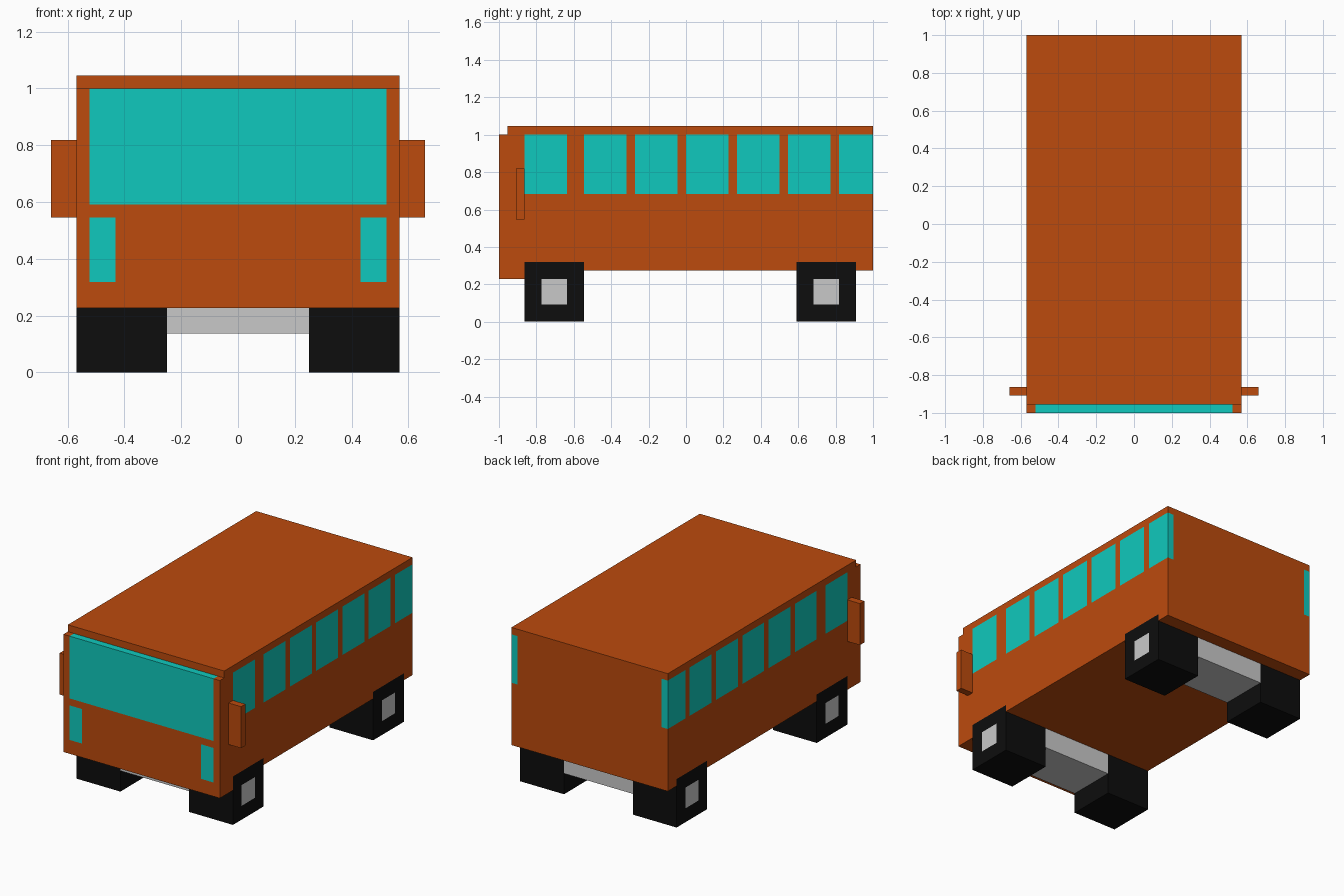
import bpy, bmesh
from mathutils import Vector

if "Cube" in bpy.data.objects:
    bpy.data.objects.remove(bpy.data.objects["Cube"])

U = 1 / 22  # the bus is built on a grid of small cubes, 44 along its length


def material(name, rgb):
    m = bpy.data.materials.new(name)
    m.diffuse_color = (*rgb, 1)
    m.use_nodes = True
    m.node_tree.nodes["Principled BSDF"].inputs["Base Color"].default_value = m.diffuse_color
    return m


ORANGE = material("orange_paint", (0.503, 0.069, 0.004))
TEAL = material("teal_glass", (0.005, 0.584, 0.510))
BLACK = material("black_rubber", (0.004, 0.004, 0.004))
GREY = material("grey_metal", (0.584, 0.584, 0.584))


def finish(bm, name, mats):
    bmesh.ops.recalc_face_normals(bm, faces=bm.faces)
    bmesh.ops.scale(bm, vec=(U, U, U), verts=bm.verts)
    me = bpy.data.meshes.new(name)
    bm.to_mesh(me)
    bm.free()
    for m in mats:
        me.materials.append(m)
    ob = bpy.data.objects.new(name, me)
    bpy.context.collection.objects.link(ob)
    return ob


def box_bm(lo, hi):
    bm = bmesh.new()
    bmesh.ops.create_cube(bm, size=1)
    for v in bm.verts:
        v.co = Vector([lo[i] if v.co[i] < 0 else hi[i] for i in range(3)])
    bm.normal_update()
    return bm


def cut(bm, axis, values, rule):
    """Cut the faces picked by rule(normal, centre) across an axis."""
    normal = Vector([float(i == axis) for i in range(3)])
    for value in values:
        bm.normal_update()
        faces = [f for f in bm.faces if rule(f.normal, f.calc_center_bounds())]
        geom = faces + list({e for f in faces for e in f.edges}) + list({v for f in faces for v in f.verts})
        bmesh.ops.bisect_plane(bm, geom=geom, dist=1e-4, plane_co=normal * value, plane_no=normal)


# Body: side profile with wheel notches, extruded across the width
W = 12.5
profile = [(-22, 5), (-19, 5), (-19, 7), (-12, 7), (-12, 6), (13, 6), (13, 7), (20, 7),
           (20, 6), (22, 6), (22, 23), (-21, 23), (-21, 22), (-22, 22)]
bm = bmesh.new()
side = bm.faces.new([bm.verts.new((-W, y, z)) for y, z in profile])
ext = bmesh.ops.extrude_face_region(bm, geom=[side], use_keep_orig=True)
bmesh.ops.translate(bm, vec=(2 * W, 0, 0), verts=[g for g in ext["geom"] if isinstance(g, bmesh.types.BMVert)])
bmesh.ops.recalc_face_normals(bm, faces=bm.faces)

# Side window cuts
windows = [(-19, -14)] + [(y, y + 5) for y in (-12, -6, 0, 6, 12)] + [(18, 22)]
is_side = lambda n: abs(n.x) > 0.9
cut(bm, 2, [15], lambda n, c: is_side(n))
cut(bm, 1, [-19], lambda n, c: is_side(n) and c.z > 15)
cut(bm, 2, [22], lambda n, c: is_side(n) and c.z > 15 and c.y > -19)
cut(bm, 1, [y for w in windows for y in w if -19 < y < 22],
    lambda n, c: is_side(n) and 15 < c.z < 22 and c.y > -19)

# Windscreen, lamp and rear corner window cuts
is_front = lambda n, c: n.y < -0.9 and c.y < -21.9
is_ledge = lambda n, c: n.z > 0.9 and c.y < -21
is_back = lambda n, c: n.y > 0.9 and c.y > 21.9
cut(bm, 2, [7, 12, 13], is_front)
cut(bm, 0, [-11.5, -9.5, 9.5, 11.5], is_front)
cut(bm, 0, [-11.5, 11.5], is_ledge)
cut(bm, 2, [15, 22], is_back)
cut(bm, 0, [-11.5, 11.5], is_back)

# Paint the glass faces
bm.normal_update()
for f in bm.faces:
    n, c = f.normal, f.calc_center_bounds()
    x = abs(c.x)
    glass = False
    if is_side(n):
        glass = 15 < c.z < 22 and any(a < c.y < b for a, b in windows)
    elif is_front(n, c):
        glass = (x < 11.5 and c.z > 13) or (9.5 < x < 11.5 and 7 < c.z < 12)
    elif is_ledge(n, c):
        glass = x < 11.5
    elif is_back(n, c):
        glass = x > 11.5 and 15 < c.z < 22
    f.material_index = int(glass)
finish(bm, "bus_body", [ORANGE, TEAL])

# Wheels with a square hub on the outer face, and axles between them
for end, y in (("front", -19), ("rear", 13)):
    for label, s in (("left", -1), ("right", 1)):
        a, b = sorted((s * 5.5, s * W))
        bm = box_bm((a, y, 0), (b, y + 7, 7))
        outer = lambda n, c: n.x * s > 0.9
        cut(bm, 1, [y + 2, y + 5], outer)
        cut(bm, 2, [2, 5], outer)
        bm.normal_update()
        for f in bm.faces:
            c = f.calc_center_bounds()
            f.material_index = int(outer(f.normal, c) and y + 2 < c.y < y + 5 and 2 < c.z < 5)
        finish(bm, f"{end}_{label}_wheel", [BLACK, GREY])
    finish(box_bm((-5.5, y, 3), (5.5, y + 7, 7)), f"{end}_axle", [GREY])

# Wing mirrors
for label, s in (("left", -1), ("right", 1)):
    a, b = sorted((s * W, s * 14.5))
    finish(box_bm((a, -20, 12), (b, -19, 18)), f"{label}_wing_mirror", [ORANGE])
